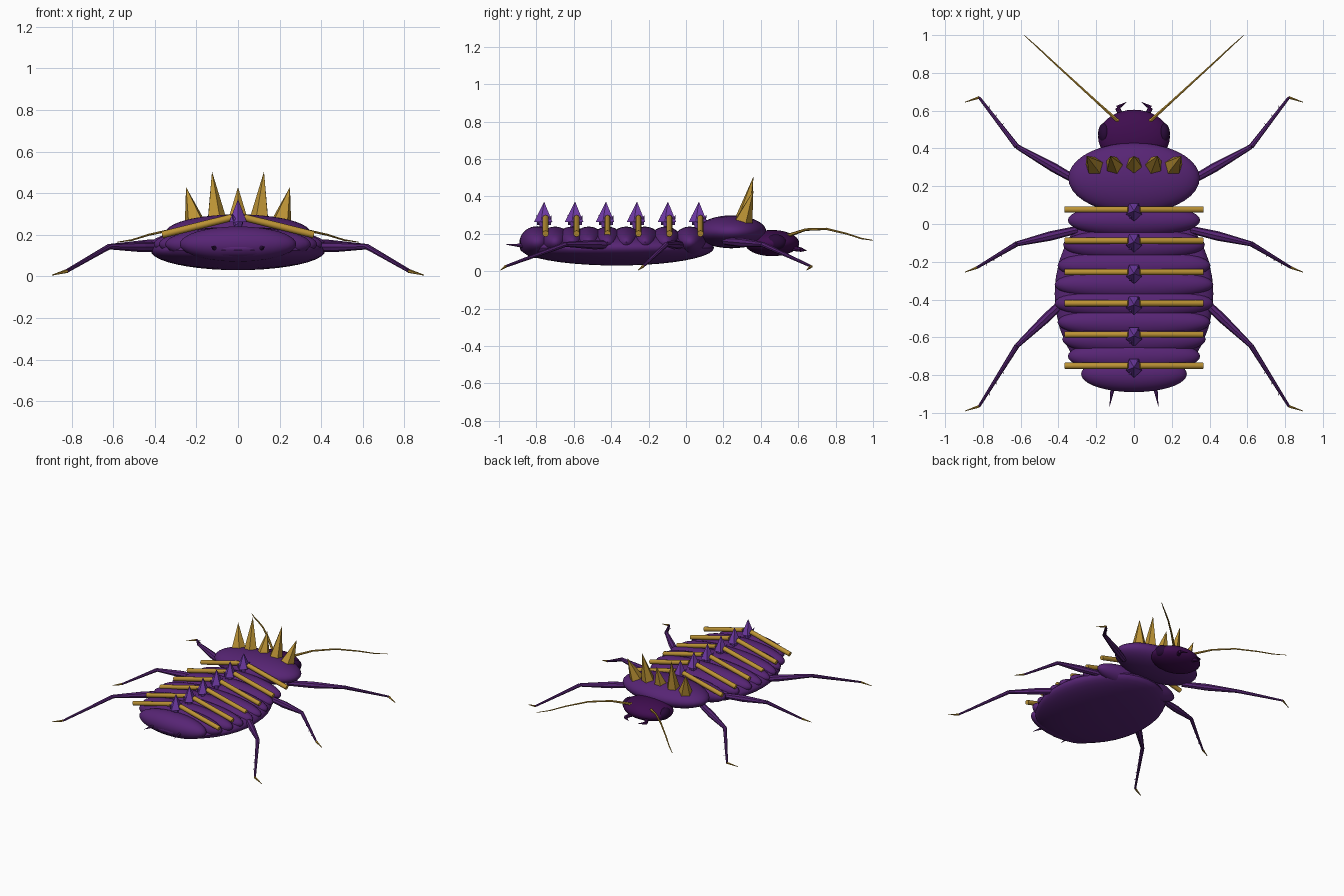
import bpy, bmesh, math
from mathutils import Vector, Matrix

if "Cube" in bpy.data.objects:
    bpy.data.objects.remove(bpy.data.objects["Cube"])


def material(name, rgb):
    m = bpy.data.materials.new(name)
    m.diffuse_color = (*rgb, 1)
    m.use_nodes = True
    m.node_tree.nodes["Principled BSDF"].inputs["Base Color"].default_value = m.diffuse_color
    return m


PURPLE = material("body purple", (0.095, 0.018, 0.175))
DARK = material("head dark purple", (0.05, 0.004, 0.078))
EYE = material("eye black purple", (0.022, 0.003, 0.04))
CRYSTAL = material("crystal violet", (0.17, 0.045, 0.40))
GOLD = material("gold", (0.50, 0.29, 0.035))


def finish(name, bm, mat, smooth=True):
    me = bpy.data.meshes.new(name)
    bm.to_mesh(me)
    bm.free()
    me.materials.append(mat)
    ob = bpy.data.objects.new(name, me)
    bpy.context.collection.objects.link(ob)
    if smooth:
        bpy.ops.object.select_all(action='DESELECT')
        ob.select_set(True)
        bpy.context.view_layer.objects.active = ob
        bpy.ops.object.shade_smooth_by_angle(angle=math.radians(40))
    return ob


def ellipsoid(name, center, radii, mat):
    bm = bmesh.new()
    m = Matrix.Translation(center) @ Matrix.Diagonal((*radii, 1))
    bmesh.ops.create_uvsphere(bm, u_segments=36, v_segments=20, radius=1, matrix=m)
    return finish(name, bm, mat)


def add_rod(bm, a, b, r1, r2, sides):
    a, b = Vector(a), Vector(b)
    d = b - a
    m = Matrix.Translation((a + b) / 2) @ d.to_track_quat('Z', 'Y').to_matrix().to_4x4()
    bmesh.ops.create_cone(bm, cap_ends=True, segments=sides, radius1=r1,
                          radius2=r2, depth=d.length, matrix=m)


def rods(name, parts, mat, sides=8, smooth=True):
    bm = bmesh.new()
    for a, b, r1, r2 in parts:
        add_rod(bm, a, b, r1, r2, sides)
    return finish(name, bm, mat, smooth)


def chain(points, radii):
    return [(points[i], points[i + 1], radii[i], radii[i + 1])
            for i in range(len(points) - 1)]


# Belly and overlapping back plates
ellipsoid("belly", (0, -0.37, 0.125), (0.42, 0.52, 0.095), PURPLE)
plates = [(0.02, 0.35), (-0.11, 0.375), (-0.22, 0.405), (-0.32, 0.42), (-0.42, 0.42),
          (-0.52, 0.405), (-0.61, 0.38), (-0.70, 0.35)]
for i, (y, rx) in enumerate(plates):
    ellipsoid(f"back_plate_{i + 1}", (0, y, 0.155), (rx, 0.09, 0.083), PURPLE)
ellipsoid("tail_plate", (0, -0.795, 0.155), (0.28, 0.095, 0.085), PURPLE)
ellipsoid("tail_tip", (0, -0.85, 0.135), (0.13, 0.04, 0.03), PURPLE)

# Neck shield and head
ellipsoid("neck_shield", (0, 0.243, 0.21), (0.348, 0.187, 0.088), PURPLE)
ellipsoid("head", (0, 0.46, 0.15), (0.19, 0.145, 0.07), DARK)

# Crown of five faceted spikes
spikes = []
for i in range(-2, 3):
    top = 0.505 if abs(i) == 1 else 0.43
    spikes.append(((i * 0.104, 0.305, 0.262), (i * 0.125, 0.36, top), 0.052, 0))
rods("crown_spikes", spikes, GOLD, 5, False)

# Back bars with a crystal over each pair
for i in range(6):
    y = 0.077 - i * 0.1655
    rods(f"back_bars_{i + 1}", [((s * 0.03, y, 0.283), (s * 0.365, y, 0.2), 0.017, 0.017)
                                for s in (-1, 1)], GOLD, 10)
    bm = bmesh.new()
    add_rod(bm, (0, 0, 0.262), (0, 0, 0.372), 0.055, 0, 5)
    add_rod(bm, (0, 0, 0.225), (0, 0, 0.265), 0.02, 0.03, 5)
    for s in (-1, 1):
        add_rod(bm, (s * 0.01, s * 0.02, 0.255), (s * 0.035, s * 0.04, 0.3), 0.02, 0, 5)
    bmesh.ops.transform(bm, matrix=Matrix.Translation((0, y - 0.008, 0)) @
                        Matrix.Diagonal((0.8, 1, 1, 1)), verts=bm.verts)
    finish(f"crystal_{i + 1}", bm, CRYSTAL, False)

# Leg joints for one side: hip, knee, ankle, toe
legs = {
    "front": [(0.27, 0.21, 0.16), (0.62, 0.41, 0.143), (0.82, 0.67, 0.025), (0.895, 0.645, 0.006)],
    "middle": [(0.30, -0.03, 0.14), (0.62, -0.105, 0.143), (0.83, -0.23, 0.025), (0.895, -0.255, 0.006)],
    "hind": [(0.33, -0.37, 0.14), (0.62, -0.645, 0.143), (0.82, -0.965, 0.025), (0.895, -0.99, 0.006)],
}

for side, s in (("right", 1), ("left", -1)):
    def flip(p):
        return Vector((p[0] * s, p[1], p[2]))

    for leg, joints in legs.items():
        hip, knee, ankle, toe = [flip(p) for p in joints]
        mid = hip.lerp(knee, 0.45)
        parts = chain([hip, mid, knee], [0.02, 0.025, 0.013])
        parts += chain([knee, ankle], [0.014, 0.007])
        # Shin bristles
        out = (ankle - knee).cross(Vector((0, 0, 1))).normalized()
        if out.x * s > 0:
            out = -out
        for t in (0.4, 0.58, 0.76):
            p = knee.lerp(ankle, t)
            q = p + out * 0.022 + (ankle - knee).normalized() * 0.014
            parts.append((p, q, 0.004, 0))
        rods(f"{leg}_leg_{side}", parts, PURPLE)
        rods(f"{leg}_foot_{side}", [(ankle, toe, 0.008, 0.002)], GOLD, 6)

    # Eye, antenna, jaw and tail bristle
    ellipsoid(f"eye_{side}", (s * 0.155, 0.48, 0.155), (0.035, 0.055, 0.042), EYE)
    feeler = [(0.085, 0.545, 0.19), (0.19, 0.64, 0.222), (0.31, 0.75, 0.226),
              (0.43, 0.86, 0.2), (0.51, 0.935, 0.175), (0.58, 0.998, 0.165)]
    rods(f"antenna_{side}", chain([flip(p) for p in feeler],
                                  [0.01, 0.007, 0.006, 0.005, 0.004, 0.002]), GOLD, 6)
    jaw = [(0.06, 0.56, 0.125), (0.088, 0.615, 0.115), (0.04, 0.645, 0.11)]
    rods(f"jaw_{side}", chain([flip(p) for p in jaw], [0.016, 0.012, 0.001]), DARK)
    rods(f"tail_bristle_{side}", [(flip((0.11, -0.85, 0.135)), flip((0.13, -0.972, 0.143)),
                                  0.014, 0)], PURPLE)
